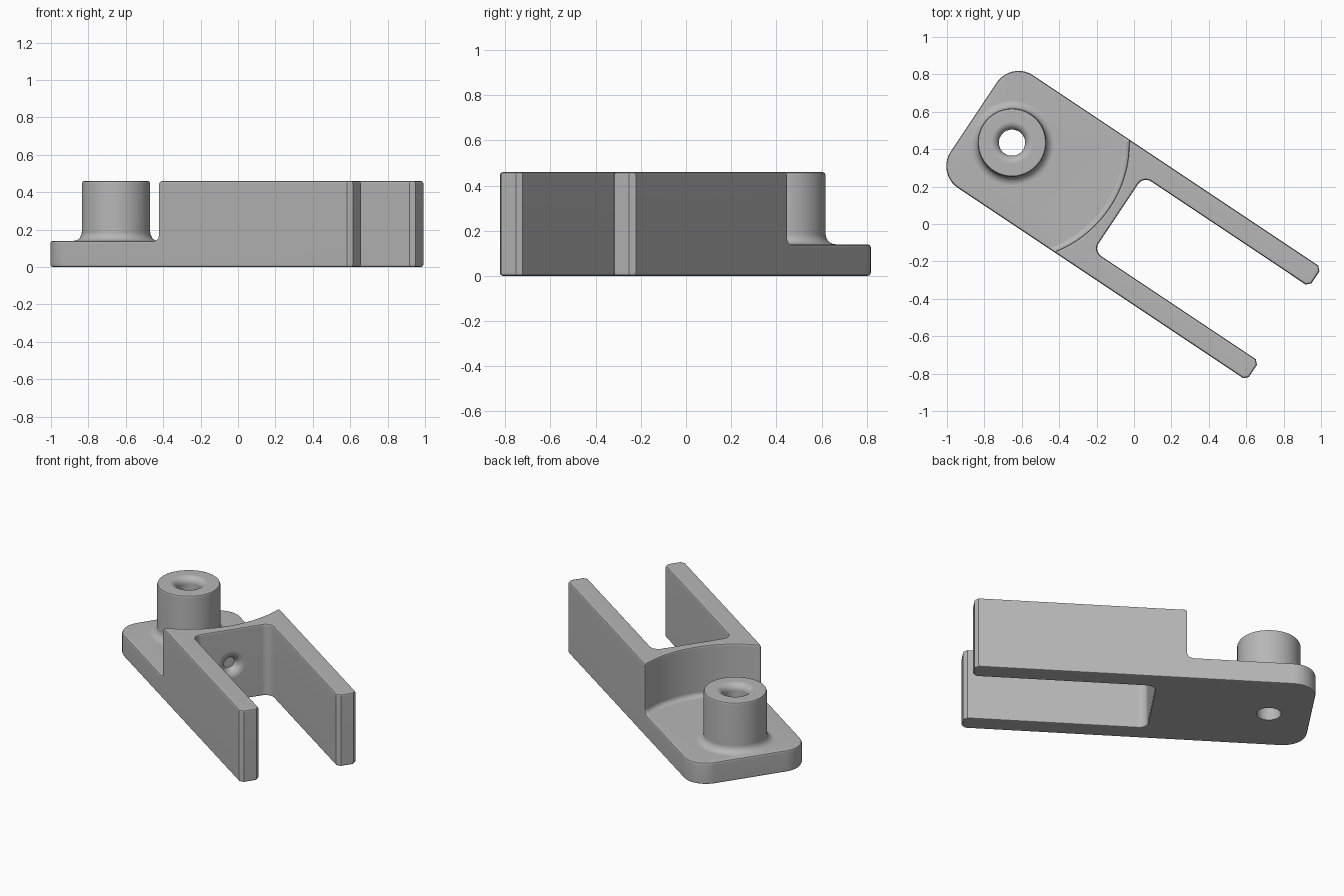
import bpy, bmesh
from math import sin, cos, pi, radians
from mathutils import Matrix

cube = bpy.data.objects.get("Cube")
if cube:
    bpy.data.objects.remove(cube, do_unlink=True)

grey = bpy.data.materials.new("light_grey")
grey.use_nodes = True
colour = (0.47, 0.47, 0.47, 1)
grey.diffuse_color = colour
grey.node_tree.nodes["Principled BSDF"].inputs["Base Color"].default_value = colour

HEIGHT, PLATE, HALF = 0.46, 0.14, 0.362
BACK, TIP, SLOT, INNER = -1.03, 0.965, -0.1, 0.24
BORE_X = -0.784


def link(name, bm):
    bmesh.ops.recalc_face_normals(bm, faces=bm.faces)
    mesh = bpy.data.meshes.new(name)
    bm.to_mesh(mesh)
    bm.free()
    mesh.materials.append(grey)
    obj = bpy.data.objects.new(name, mesh)
    bpy.context.collection.objects.link(obj)
    return obj


def arc(cx, cy, r, start, end, steps):
    """Points along an arc, angles in degrees."""
    angles = [radians(start + (end - start) * i / steps) for i in range(steps + 1)]
    return [(cx + r * cos(a), cy + r * sin(a)) for a in angles]


def extrude(name, outline, height):
    bm = bmesh.new()
    face = bm.faces.new([bm.verts.new((x, y, 0)) for x, y in outline])
    top = bmesh.ops.extrude_face_region(bm, geom=[face])["geom"]
    bmesh.ops.translate(bm, vec=(0, 0, height),
                        verts=[v for v in top if isinstance(v, bmesh.types.BMVert)])
    return link(name, bm)


def lathe(name, profile, matrix, steps=64, closed_ring=False):
    """Spin (radius, z) points round z; caps the ends unless the profile is a ring."""
    bm = bmesh.new()
    rings = [[bm.verts.new((r * cos(2 * pi * i / steps), r * sin(2 * pi * i / steps), z))
              for i in range(steps)] for r, z in profile]
    pairs = list(zip(rings, rings[1:]))
    if closed_ring:
        pairs.append((rings[-1], rings[0]))
    else:
        bm.faces.new(rings[0])
        bm.faces.new(rings[-1])
    for a, b in pairs:
        for i in range(steps):
            j = (i + 1) % steps
            bm.faces.new((a[i], a[j], b[j], b[i]))
    bm.transform(matrix)
    obj = link(name, bm)
    obj.hide_render = True
    return obj


# Forked body: one half of the outline, mirrored across the long axis
r, c, s = 0.14, 0.022, 0.05
half = arc(BACK + r, HALF - r, r, 180, 90, 10)
half += [(TIP - c, HALF), (TIP, HALF - c), (TIP, INNER + c), (TIP - c, INNER)]
half += arc(SLOT + s, INNER - s, s, 90, 180, 8)
body = extrude("forked_bracket", half + [(x, -y) for x, y in reversed(half)], HEIGHT)

# Ring cut leaves the low plate, the round boss and the curved wall
boss, wall, fb, fw, top = 0.183, 0.625, 0.045, 0.03, 0.6
ring = [(boss, top)] + arc(boss + fb, PLATE + fb, fb, 180, 270, 5)
ring += arc(wall - fw, PLATE + fw, fw, -90, 0, 3) + [(wall, top)]
ring_cut = lathe("ring_cutter", ring, Matrix.Translation((BORE_X, 0, 0)), 96, True)

# Bore with a rounded mouth
f = 0.042
bore = [(0.07, -0.1)] + arc(0.07 + f, HEIGHT - f, f, 180, 90, 6) + [(0.07 + f, top)]
bore_cut = lathe("bore_cutter", bore, Matrix.Translation((BORE_X, 0, 0)))

# Flared dimple in the end wall of the slot
d = 0.05
dimple = arc(0.035 + d, -d, d, 180, 90, 6) + [(0.035 + d, 0.1)]
dimple_cut = lathe("dimple_cutter", dimple,
                   Matrix.Translation((SLOT, 0, HEIGHT / 2)) @ Matrix.Rotation(pi / 2, 4, "Y"), 40)


def cut(cutter):
    mod = body.modifiers.new(cutter.name, "BOOLEAN")
    mod.operation = "DIFFERENCE"
    mod.solver = "EXACT"
    mod.object = cutter


cut(ring_cut)
bevel = body.modifiers.new("soft_edges", "BEVEL")
bevel.width = 0.014
bevel.segments = 2
bevel.limit_method = "ANGLE"
bevel.angle_limit = radians(60)
bevel.use_clamp_overlap = False
cut(bore_cut)
cut(dimple_cut)

# Bake the cuts, then turn the bracket into place
graph = bpy.context.evaluated_depsgraph_get()
body_mesh = bpy.data.meshes.new_from_object(body.evaluated_get(graph))
body.modifiers.clear()
body.data = body_mesh
body_mesh.transform(Matrix.Rotation(radians(-33.7), 4, "Z"))
for cutter in (ring_cut, bore_cut, dimple_cut):
    bpy.data.objects.remove(cutter, do_unlink=True)

# Smooth the rounds while keeping flat faces flat
bpy.context.view_layer.objects.active = body
body.select_set(True)
bpy.ops.object.shade_smooth_by_angle(angle=radians(40))
normals = body.modifiers.new("flat_face_normals", "WEIGHTED_NORMAL")
normals.keep_sharp = True
